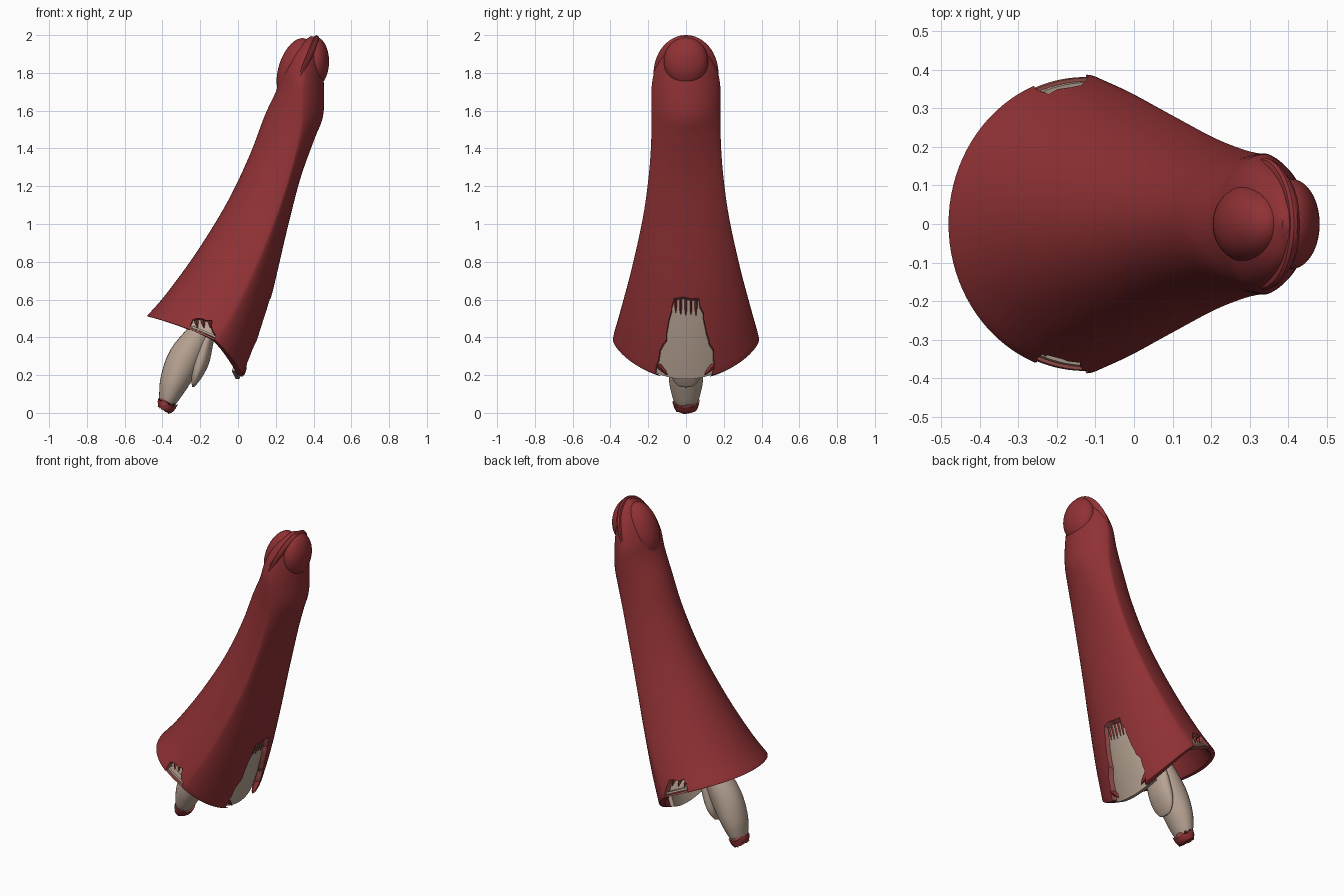
import bpy, bmesh, math, random
from mathutils import Vector

if "Cube" in bpy.data.objects:
    bpy.data.objects.remove(bpy.data.objects["Cube"])
random.seed(4)

def material(name, rgb):
    m = bpy.data.materials.new(name)
    m.diffuse_color = (*rgb, 1)
    m.use_nodes = True
    m.node_tree.nodes["Principled BSDF"].inputs["Base Color"].default_value = m.diffuse_color
    return m

RED = material("red", (0.28, 0.031, 0.035))
BONE = material("bone", (0.48, 0.37, 0.295))
PINK = material("torn_pink", (0.36, 0.09, 0.08))

def smooth(ob, angle=35):
    bpy.ops.object.select_all(action='DESELECT')
    ob.select_set(True)
    bpy.context.view_layer.objects.active = ob
    bpy.ops.object.shade_smooth_by_angle(angle=math.radians(angle))

def loft(name, rings, mat, shade=True):
    """Skin closed rings of points and cap both ends."""
    bm = bmesh.new()
    vr = [[bm.verts.new(p) for p in r] for r in rings]
    n = len(vr[0])
    for a, b in zip(vr, vr[1:]):
        for i in range(n):
            j = (i + 1) % n
            bm.faces.new((a[i], a[j], b[j], b[i]))
    bm.faces.new(vr[0])
    bm.faces.new(vr[-1])
    bmesh.ops.recalc_face_normals(bm, faces=bm.faces)
    me = bpy.data.meshes.new(name)
    bm.to_mesh(me)
    bm.free()
    ob = bpy.data.objects.new(name, me)
    bpy.context.collection.objects.link(ob)
    me.materials.append(mat)
    if shade:
        smooth(ob)
    return ob

def spline(keys, u):
    """Catmull-Rom through rows of numbers."""
    i = min(int(u), len(keys) - 2)
    t = u - i
    g = lambda k: keys[max(0, min(len(keys) - 1, k))]
    return [0.5 * (2 * b + (c - a) * t + (2 * a - 5 * b + 4 * c - d) * t * t
                   + (3 * b - a - 3 * c + d) * t ** 3)
            for a, b, c, d in zip(g(i - 1), g(i), g(i + 1), g(i + 2))]

# Shell stations: back x, z; front x, z; half width; side shift x, z; front pointedness
SHELL = [(-.485, .51, .04, .175, .39, .095, .04, 1.1),
         (-.38, .63, .11, .38, .347, .11, .03, 1.3),
         (-.22, .85, .185, .65, .285, .11, .02, 1.4),
         (-.06, 1.11, .26, .97, .225, .105, .01, 1.4),
         (.06, 1.36, .33, 1.24, .193, .09, 0, 1.4),
         (.14, 1.57, .405, 1.45, .182, .06, 0, 1.4),
         (.20, 1.70, .45, 1.57, .183, .015, 0, 1.4),
         (.235, 1.80, .455, 1.72, .178, .0, 0, 1.4),
         (.28, 1.89, .445, 1.86, .143, .0, 0, 1.3),
         (.335, 1.955, .43, 1.95, .09, 0, 0, 1),
         (.385, 1.995, .41, 1.99, .015, 0, 0, 1)]

def surf(u, a, k=1.0):
    """Point on the shell: round back half, flatter front half meeting at soft side ridges."""
    lx, lz, rx, rz, w, mx, mz, p = spline(SHELL, u)
    c, s = math.cos(a), math.sin(a)
    h = (rx - lx) / 2
    x = mx + ((h - mx) * c ** p if c > 0 else (h + mx) * c)
    zc = c ** 1.3 if c > 0 else c
    return Vector(((lx + rx) / 2 + k * x, k * s * w,
                   (lz + rz) / 2 + zc * (rz - lz) / 2 + mz * s * s))

N = 96
def ring(u, k=1.0):
    return [surf(u, 2 * math.pi * i / N, k) for i in range(N)]

# Hollow bell-like shell: inner skin down, round the rim, outer skin up
rings = [ring(8 - i / 4, .88) for i in range(32)] + [ring(0, .90), ring(0, .97), ring(.04, .995)]
rings += [ring(.1 + 9.9 * i / 50) for i in range(51)]
shell = loft("shell", rings, RED, False)

def jagged(pts, amount, steps=3):
    out = []
    for p, q in zip(pts, pts[1:]):
        for i in range(steps):
            t = i / steps
            out.append(tuple(a + (b - a) * t + random.uniform(-amount, amount)
                             for a, b in zip(p, q)))
    return out + [pts[-1]]

def cut(outline, place, d0, d1, shrink):
    """Cut a torn notch with a prism that narrows inwards."""
    cx = sum(p[0] for p in outline) / len(outline)
    cz = min(p[1] for p in outline)
    small = [(cx + (a - cx) * shrink, cz + (b - cz) * shrink) for a, b in outline]
    cutter = loft("cutter", [[place(*p, d0) for p in small],
                             [place(*p, d1) for p in outline]], PINK, False)
    cutter.hide_render = True
    m = shell.modifiers.new("notch", 'BOOLEAN')
    m.operation, m.solver, m.object = 'DIFFERENCE', 'EXACT', cutter
    m.material_mode = 'TRANSFER'
    bpy.context.view_layer.objects.active = shell
    bpy.ops.object.modifier_apply(modifier=m.name)
    bpy.data.objects.remove(cutter)

# Torn notches: large one at the front edge, a small one on each flank
front = [(-.10, .08), (-.14, .20), (-.18, .24), (-.165, .33), (-.12, .42), (-.095, .53),
         (-.07, .625), (.07, .625), (.105, .53), (.125, .42), (.165, .36), (.17, .24),
         (.13, .19), (.10, .08)]
cut(jagged(front, .008), lambda y, z, d: (d, y, z), -.1, .22, .78)
flank = [(-.255, .34), (-.262, .44), (-.25, .50), (-.22, .525), (-.14, .505), (-.115, .42), (-.12, .30)]
for s in (-1, 1):
    cut(jagged(flank, .008), lambda x, z, d: (x, s * d, z), .2, .45, .8)
smooth(shell)

# Bone lining seen through the notches
def lining(name, u0, u1, a0, a1, k0, k1, mat=BONE):
    rows = []
    for i in range(13):
        u = u0 + (u1 - u0) * i / 12
        arc = [math.radians(a0 + (a1 - a0) * j / 20) for j in range(21)]
        rows.append([surf(u, a, k1) for a in arc] + [surf(u, a, k0) for a in reversed(arc)])
    return loft(name, rows, mat)

lining("front_lining", .03, 2.0, -32, 32, .80, .87)
for s in (-1, 1):
    lining("flank_lining", .12, .8, s * 88, s * 116, .82, .87)
    lining("flank_slat", .16, .24, s * 88, s * 112, .86, .96)
    lining("flank_torn_slat", .04, .13, s * 88, s * 112, .86, .98, PINK)

# Torn shreds hanging from the upper edge of each notch
def shred(name, p, q, r):
    p, q = Vector(p), Vector(q)
    loft(name, [[c + Vector((r * k * math.cos(a), r * k * math.sin(a), 0))
                 for a in (0, 1.57, 3.14, 4.71)]
                for c, k in ((p, 1), (p.lerp(q, .6), .7), (q, .15))], RED, False)

for i in range(5):
    y = -.055 + i * .027
    shred("front_shred", (.142, y, .61), (.122, y, .54 - random.uniform(0, .03)), .011)
for s in (-1, 1):
    for i in range(3):
        x = -.225 + i * .035
        shred("flank_shred", (x, s * (.302 + i * .01), .515),
              (x + .01, s * (.325 + i * .01), .45), .014)
    shred("corner_shred", (.025, s * .155, .26), (.03, s * .10, .20), .022)

# Tongue parts: path x, z; half thickness; half width
def tongue(name, keys, mat, jag=0, n=28, steps=24):
    rows = []
    for i in range(steps + 1):
        u = (len(keys) - 1) * i / steps
        x, z, t, w = spline(keys, u)
        x2, z2 = spline(keys, min(u + .05, len(keys) - 1))[:2]
        x1, z1 = spline(keys, max(u - .05, 0))[:2]
        d = Vector((x2 - x1, 0, z2 - z1)).normalized()
        side = Vector((-d.z, 0, d.x))
        row = []
        for j in range(n):
            a = 2 * math.pi * j / n
            f = random.uniform(-jag, jag) if i in (0, steps) else 0
            row.append(Vector((x, 0, z)) + side * (t * math.cos(a))
                       + Vector((0, w * math.sin(a), 0)) + d * f)
        rows.append(row)
    return loft(name, rows, mat)

tongue("tongue", [(-.06, .68, .02, .03), (-.13, .54, .05, .07), (-.20, .42, .07, .085),
                  (-.28, .29, .09, .092), (-.335, .17, .078, .09), (-.365, .085, .055, .072),
                  (-.378, .045, .04, .055)], BONE)
tongue("tongue_barb", [(-.12, .50, .02, .05), (-.16, .40, .035, .08), (-.195, .28, .045, .088),
                       (-.22, .20, .032, .08), (-.234, .15, .012, .05), (-.24, .137, .003, .02)], BONE)
tongue("tongue_torn_edge", [(-.368, .062, .052, .072), (-.378, .045, .05, .066)],
       PINK, .012, steps=3)
tongue("tongue_tip", [(-.374, .052, .053, .07), (-.384, .032, .048, .064),
                      (-.395, .016, .034, .055)], RED, .006, steps=6)

# Rounded pads at the top
def pad(name, loc, size, tilt):
    bpy.ops.mesh.primitive_uv_sphere_add(segments=40, ring_count=24, radius=1, location=loc,
                                         rotation=(0, math.radians(tilt), 0))
    ob = bpy.context.object
    ob.name, ob.scale = name, size
    ob.data.materials.append(RED)
    smooth(ob)

pad("front_pad", (.408, 0, 1.86), (.074, .117, .132), 0)
pad("back_pad", (.303, 0, 1.82), (.088, .104, .170), 18)

# Thin raised lip wrapping over the tip between the pads
lip = []
for i in range(41):
    a = math.radians(-95 + 190 * i / 40)
    c = Vector((.335 + .08 * math.cos(a), .160 * math.sin(a), 1.795 + .193 * math.cos(a)))
    out = Vector((0, math.sin(a), math.cos(a)))
    radial = [2 * math.pi * k / 12 for k in range(12)]
    lip.append([c - out * .02 + out * (.032 * math.cos(b)) + Vector((.018 * math.sin(b), 0, 0))
                for b in radial])
loft("tip_lip", lip, RED)
